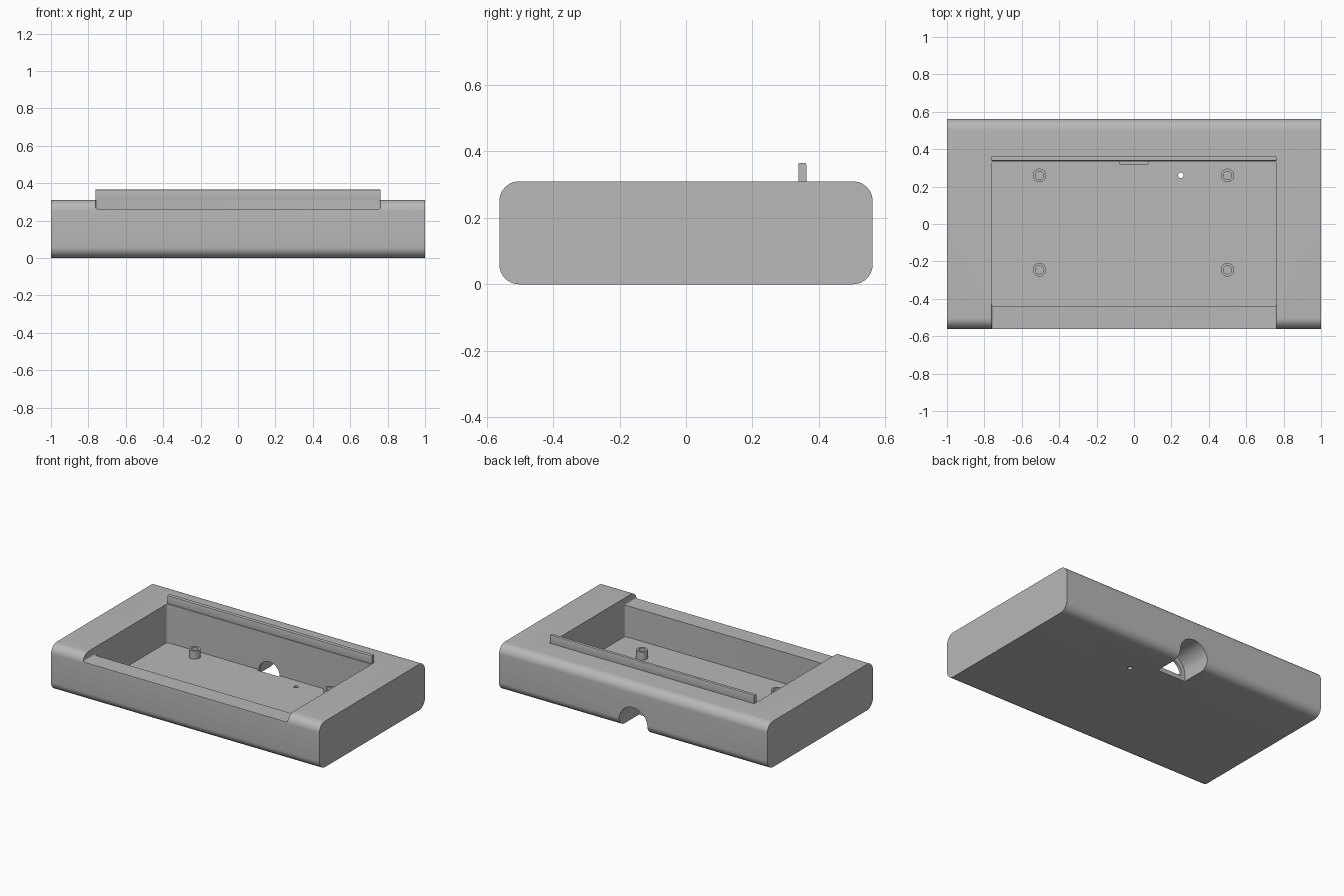
import bpy, bmesh, math
from mathutils import Matrix

if "Cube" in bpy.data.objects:
    bpy.data.objects.remove(bpy.data.objects["Cube"], do_unlink=True)

GREY = (0.48, 0.48, 0.48, 1)
mat = bpy.data.materials.new("plain grey")
mat.use_nodes = True
mat.diffuse_color = GREY
mat.node_tree.nodes["Principled BSDF"].inputs["Base Color"].default_value = GREY


def make(name, bm):
    mesh = bpy.data.meshes.new(name)
    bmesh.ops.recalc_face_normals(bm, faces=bm.faces)
    bm.to_mesh(mesh)
    bm.free()
    mesh.materials.append(mat)
    obj = bpy.data.objects.new(name, mesh)
    bpy.context.collection.objects.link(obj)
    return obj


def box(name, lo, hi, axis=0, radius=0, segments=4):
    """Box between two corners, rounding the edges that run along one axis."""
    bm = bmesh.new()
    bmesh.ops.create_cube(bm, size=1)
    for v in bm.verts:
        v.co = [lo[i] if v.co[i] < 0 else hi[i] for i in range(3)]
    if radius:
        edges = [e for e in bm.edges
                 if abs((e.verts[0].co - e.verts[1].co).normalized()[axis]) > 0.9]
        bmesh.ops.bevel(bm, geom=edges, offset=radius, segments=segments,
                        profile=0.5, affect='EDGES')
    return make(name, bm)


def cylinder(name, x, y, r, z0, z1):
    bm = bmesh.new()
    bmesh.ops.create_cone(bm, cap_ends=True, segments=32, radius1=r, radius2=r, depth=z1 - z0,
                          matrix=Matrix.Translation((x, y, (z0 + z1) / 2)))
    return make(name, bm)


def arch(name, r, spring, base, y0, y1):
    """Round-topped tunnel running along y."""
    bm = bmesh.new()
    steps = 24
    pts = [(r, base)]
    pts += [(r * math.cos(math.pi * i / steps), spring + r * math.sin(math.pi * i / steps))
            for i in range(steps + 1)]
    pts.append((-r, base))
    face = bm.faces.new([bm.verts.new((x, y0, z)) for x, z in pts])
    ext = bmesh.ops.extrude_face_region(bm, geom=[face])["geom"]
    bmesh.ops.translate(bm, vec=(0, y1 - y0, 0),
                        verts=[g for g in ext if isinstance(g, bmesh.types.BMVert)])
    return make(name, bm)


def cut(target, cutter):
    mod = target.modifiers.new("cut", 'BOOLEAN')
    mod.operation, mod.solver, mod.object = 'DIFFERENCE', 'EXACT', cutter
    bpy.context.view_layer.update()
    graph = bpy.context.evaluated_depsgraph_get()
    mesh = bpy.data.meshes.new_from_object(target.evaluated_get(graph))
    target.modifiers.clear()
    target.data = mesh
    bpy.data.objects.remove(cutter, do_unlink=True)


FLOOR, TOP, HALF_W = 0.05, 0.31, 0.762

# Tray body with long edges rounded
body = box("tray_body", (-1, -0.562, 0), (1, 0.562, TOP), 0, 0.06, 10)

# Main recess and lowered front lip
cut(body, box("recess", (-HALF_W, -0.44, FLOOR), (HALF_W, 0.333, 0.5), 2, 0.015))
cut(body, box("lip_cut", (-HALF_W, -0.7, 0.26), (HALF_W, -0.42, 0.5), 1, 0.012))

# Cable channel at the back, smaller port into the recess, and pin hole
cut(body, arch("cable_channel", 0.106, 0.05, -0.1, 0.35, 0.7))
cut(body, arch("cable_port", 0.078, 0.045, FLOOR - 0.02, 0.32, 0.4))
cut(body, cylinder("pin_hole", 0.25, 0.26, 0.015, -0.1, 0.2))

# Thin rail behind the recess
rail = box("back_rail", (-HALF_W, 0.338, TOP - 0.01), (HALF_W, 0.362, 0.365), 0, 0.004, 3)

# Hollow screw posts
parts = [body, rail]
for side, x in (("right", -0.505), ("left", 0.5)):
    for end, y in (("front", -0.245), ("back", 0.26)):
        post = cylinder(f"{end}_{side}_post", x, y, 0.036, FLOOR - 0.005, FLOOR + 0.055)
        cut(post, cylinder("post_bore", x, y, 0.022, FLOOR, FLOOR + 0.2))
        parts.append(post)

# Smooth rounded surfaces while keeping edges crisp
bpy.ops.object.select_all(action='DESELECT')
for obj in parts:
    obj.select_set(True)
bpy.context.view_layer.objects.active = body
bpy.ops.object.shade_smooth_by_angle(angle=math.radians(30))
